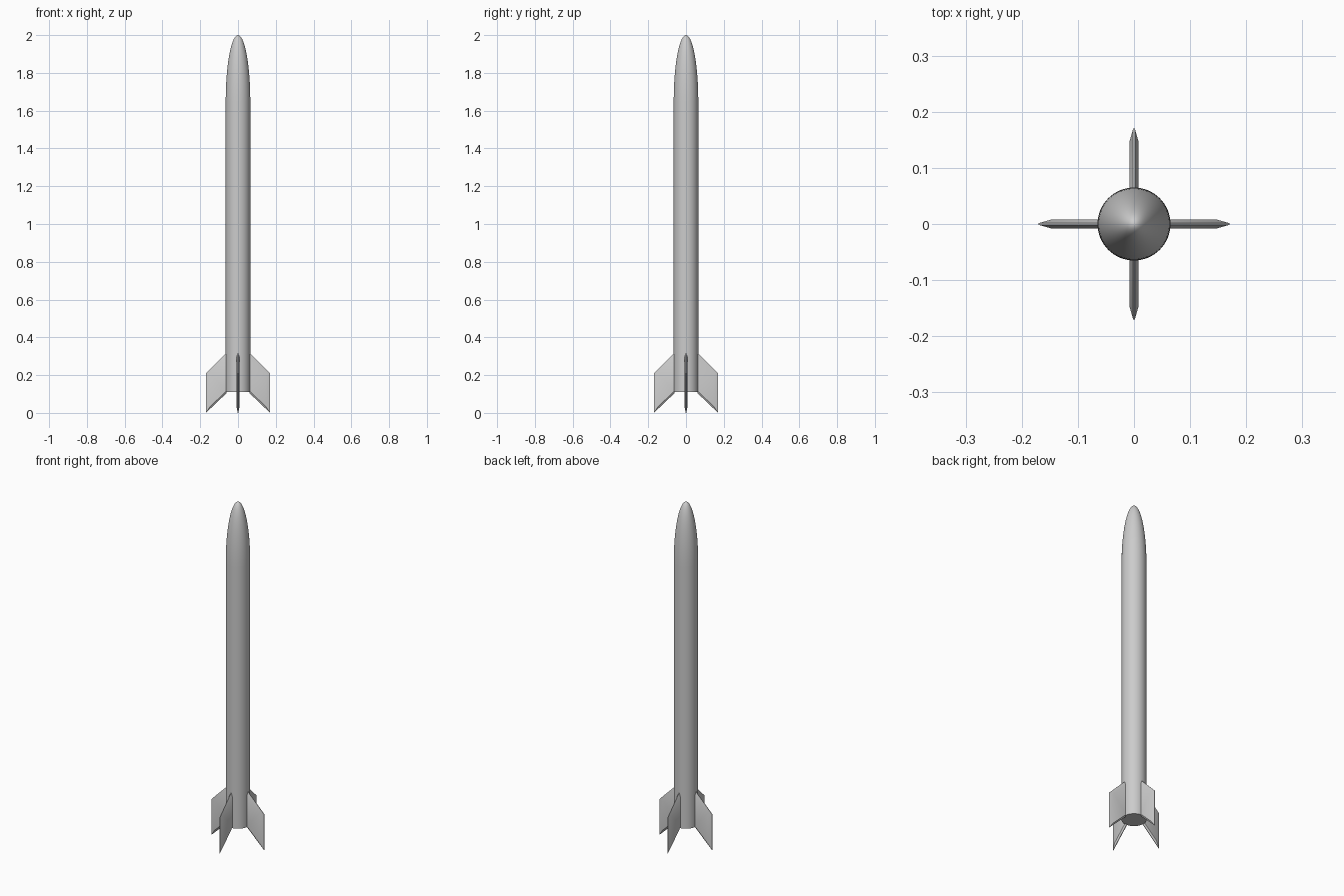
import bpy, bmesh, math
from mathutils import Matrix, Vector

cube = bpy.data.objects.get("Cube")
if cube:
    bpy.data.objects.remove(cube, do_unlink=True)

grey = bpy.data.materials.new("light grey")
grey.use_nodes = True
colour = (0.6, 0.6, 0.6, 1)
grey.diffuse_color = colour
grey.node_tree.nodes["Principled BSDF"].inputs["Base Color"].default_value = colour

RADIUS, BASE, SHOULDER, TIP = 0.065, 0.11, 1.65, 2.0
SIDES = 64


def add_object(name, bm, smooth_angle):
    bmesh.ops.recalc_face_normals(bm, faces=bm.faces)
    mesh = bpy.data.meshes.new(name)
    bm.to_mesh(mesh)
    bm.free()
    mesh.materials.append(grey)
    obj = bpy.data.objects.new(name, mesh)
    bpy.context.collection.objects.link(obj)
    bpy.ops.object.select_all(action="DESELECT")
    obj.select_set(True)
    bpy.context.view_layer.objects.active = obj
    bpy.ops.object.shade_smooth_by_angle(angle=math.radians(smooth_angle))
    return obj


def lathe(name, profile):
    """Spin an (r, z) profile about the z axis."""
    bm = bmesh.new()
    verts = [bm.verts.new((r, 0, z)) for r, z in profile]
    edges = [bm.edges.new(pair) for pair in zip(verts, verts[1:])]
    bmesh.ops.spin(bm, geom=verts + edges, cent=(0, 0, 0), axis=(0, 0, 1),
                   angle=math.tau, steps=SIDES)
    bmesh.ops.remove_doubles(bm, verts=bm.verts, dist=0.00001)
    return add_object(name, bm, 35)


# Body tube with a flat closed base
lathe("body_tube", [(0, BASE), (RADIUS, BASE), (RADIUS, SHOULDER)])

# Nose cone with an elliptical profile
steps = 24
angles = [i / steps * math.pi / 2 for i in range(steps + 1)]
lathe("nose_cone", [(RADIUS * math.cos(a) if a < 1.57 else 0,
                     SHOULDER + (TIP - SHOULDER) * math.sin(a)) for a in angles])

# Swept fins: a sharp outline tapering up to a flat panel on each side
outline = [(0.06, 0.105), (0.17, 0.0), (0.17, 0.21), (0.06, 0.32)]
panel = [(0.06, 0.117), (0.147, 0.034), (0.147, 0.213), (0.06, 0.30)]
for i, name in enumerate(["left_fin", "back_fin", "right_fin", "front_fin"]):
    bm = bmesh.new()
    rings = []
    for points, y in [(panel, -0.008), (outline, -0.0015), (outline, 0.0015), (panel, 0.008)]:
        rings.append([bm.verts.new((x, y, z)) for x, z in points])
    for low, high in zip(rings, rings[1:]):
        for j in range(4):
            k = (j + 1) % 4
            bm.faces.new((low[j], low[k], high[k], high[j]))
    bm.faces.new(rings[0])
    bm.faces.new(rings[-1])
    bmesh.ops.rotate(bm, verts=bm.verts, cent=Vector(),
                     matrix=Matrix.Rotation(i * math.pi / 2, 3, "Z"))
    add_object(name, bm, 30)
